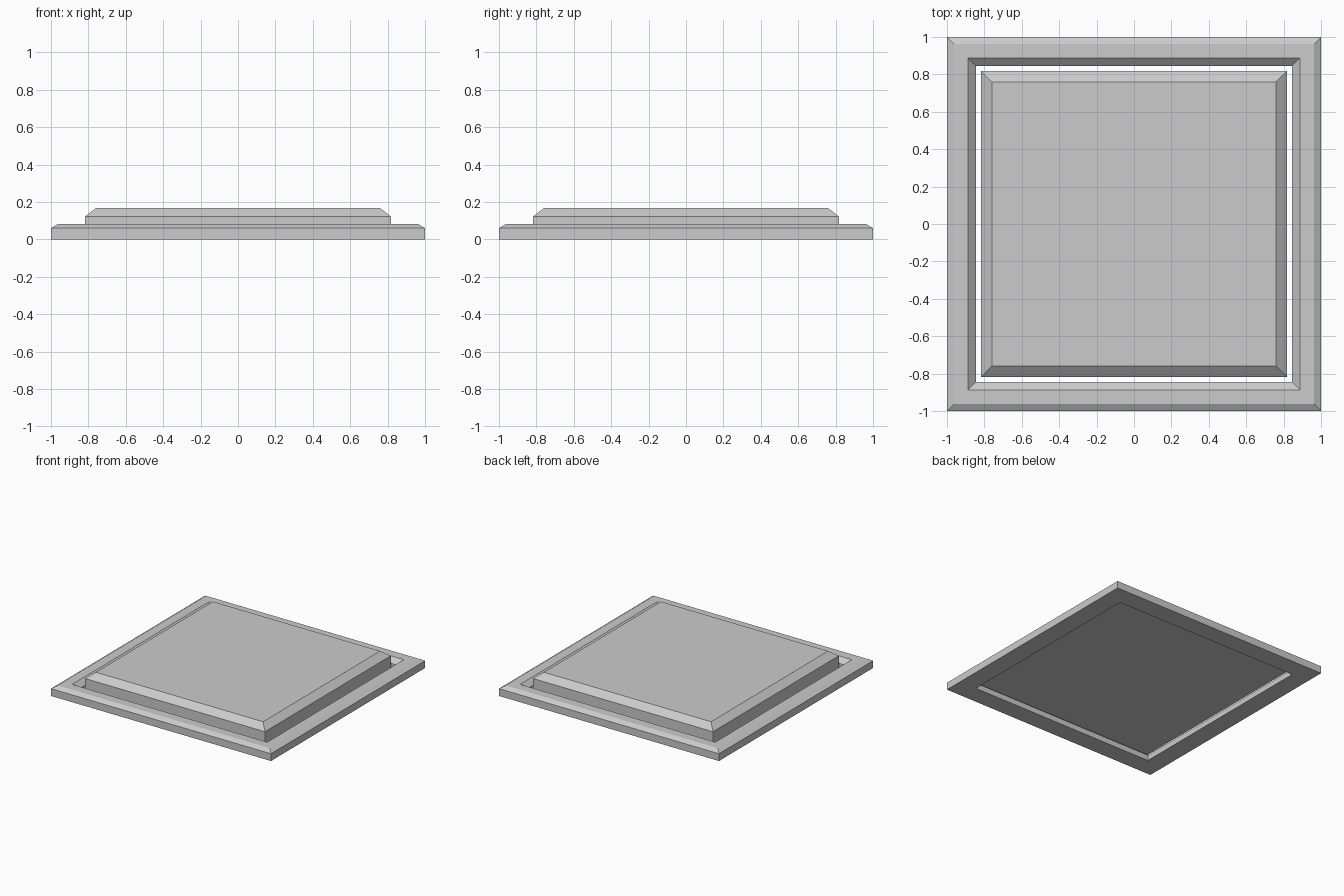
import bpy, bmesh

if "Cube" in bpy.data.objects:
    bpy.data.objects.remove(bpy.data.objects["Cube"])


def square_rings(name, profile, closed):
    """Sweep a (half_width, z) profile around a square with mitred corners."""
    bm = bmesh.new()
    rings = [[bm.verts.new((sx * h, sy * h, z))
              for sx, sy in ((-1, -1), (1, -1), (1, 1), (-1, 1))]
             for h, z in profile]
    pairs = list(zip(rings, rings[1:]))
    if closed:
        pairs.append((rings[-1], rings[0]))
    else:
        bm.faces.new(rings[0][::-1])
        bm.faces.new(rings[-1])
    for a, b in pairs:
        for i in range(4):
            j = (i + 1) % 4
            bm.faces.new((a[i], a[j], b[j], b[i]))
    bmesh.ops.recalc_face_normals(bm, faces=bm.faces)
    mesh = bpy.data.meshes.new(name)
    bm.to_mesh(mesh)
    bm.free()
    obj = bpy.data.objects.new(name, mesh)
    bpy.context.collection.objects.link(obj)
    return obj


# Outer frame: chamfered on its outer and inner top edges, open in the middle
square_rings("frame", [(1.0, 0), (1.0, 0.06), (0.963, 0.082),
                       (0.887, 0.082), (0.845, 0.045), (0.845, 0)], True)

# Raised centre panel, floating inside the frame with a narrow gap
square_rings("panel", [(0.817, 0.025), (0.817, 0.122), (0.76, 0.167)], False)
